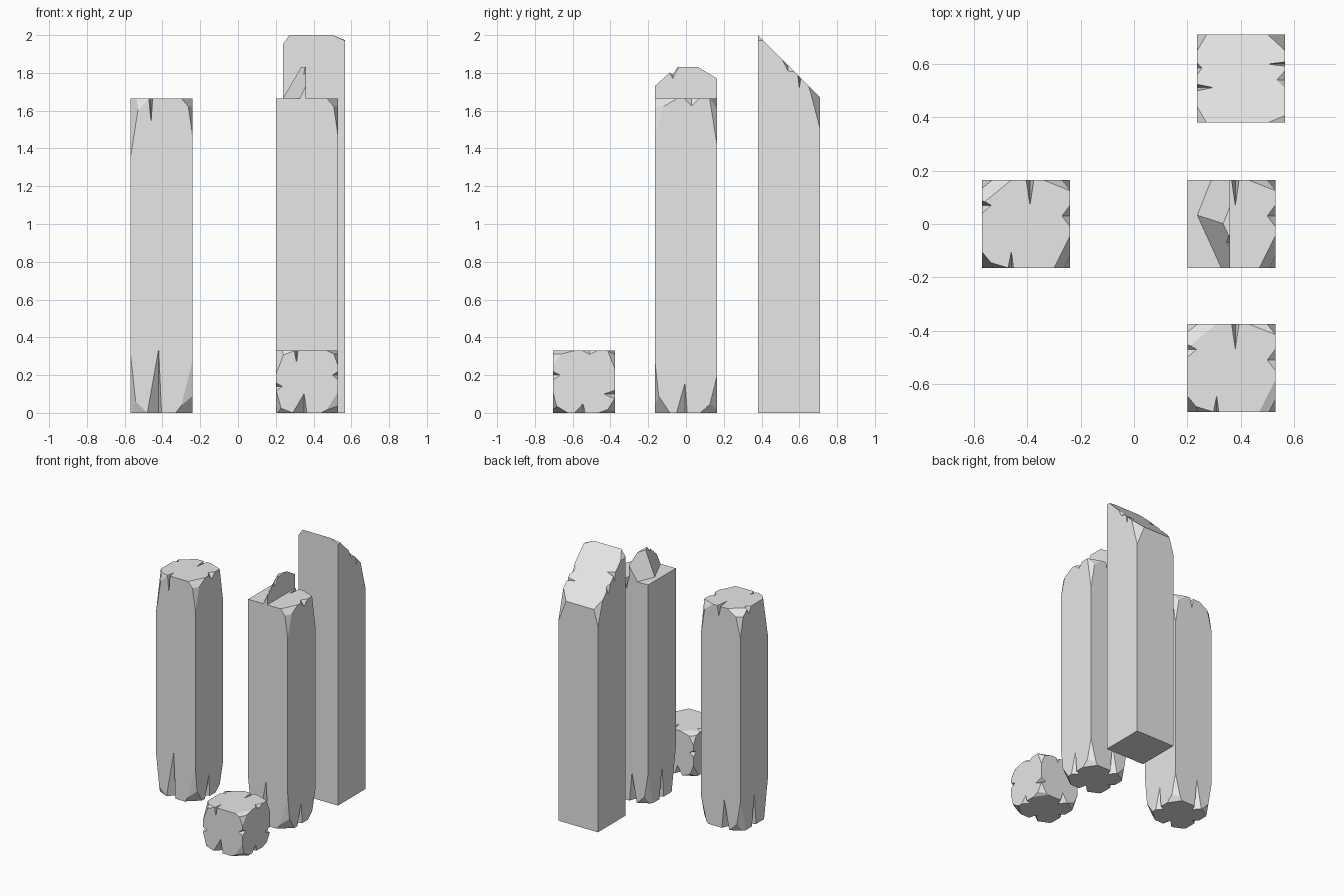
import bpy
import bmesh
from mathutils import Vector, Matrix

old = bpy.data.objects.get("Cube")
if old:
    bpy.data.objects.remove(old, do_unlink=True)

stone = bpy.data.materials.new("pale grey stone")
stone.use_nodes = True
GREY = (0.8, 0.8, 0.8, 1)
stone.diffuse_color = GREY
stone.node_tree.nodes["Principled BSDF"].inputs["Base Color"].default_value = GREY

H = 0.165  # half the width of every stone
X, Y, Z = Vector((1, 0, 0)), Vector((0, 1, 0)), Vector((0, 0, 1))
SIGNS = [(-1, -1), (1, -1), (1, 1), (-1, 1)]  # corners, from front at -x round to back at -x


def block(x0, x1, height):
    bm = bmesh.new()
    bmesh.ops.create_cube(bm, size=1)
    for v in bm.verts:
        v.co = ((x0 + x1) / 2 + v.co.x * (x1 - x0), v.co.y * 2 * H, (v.co.z + 0.5) * height)
    return bm


def slice_off(bm, p, q, r, keep):
    """Cut along the plane through p, q and r, keeping the side holding 'keep'."""
    normal = (q - p).cross(r - p).normalized()
    if normal.dot(keep - p) > 0:
        normal = -normal
    cut = bmesh.ops.bisect_plane(bm, geom=bm.verts[:] + bm.edges[:] + bm.faces[:], dist=1e-5,
                                 plane_co=p, plane_no=normal, clear_outer=True)
    edges = [e for e in cut["geom_cut"] if isinstance(e, bmesh.types.BMEdge) and e.is_boundary]
    if edges:
        bmesh.ops.holes_fill(bm, edges=edges, sides=0)


def chip(bm, corner, a, b, c):
    """Knock off a corner by lengths a, b, c along x, y, z."""
    mid = Vector((0, 0, corner.z * 0.5 + 0.05))
    into = mid - corner
    steps = [ax * (n if into.dot(ax) > 0 else -n) for ax, n in ((X, a), (Y, b), (Z, c))]
    slice_off(bm, *[corner + s for s in steps], mid)


def crack(p, low, high, u, v):
    """Wedge at edge point p: from low to high along the edge, u and v deep on its two faces."""
    mid = p + (u + v) / 2
    return [mid + (q - mid) * 1.6 for q in (p + low, p + high, p + u, p + v)]


def side_crack(side, z, offset, w0, w1, depth, run):
    """Crack on the rim of side 0 front, 1 right, 2 back or 3 left; run is signed along z."""
    rot = Matrix.Rotation(side * 1.5707963, 3, 'Z')
    return crack(rot @ Vector((offset, -H, z)), rot @ (X * -w0), rot @ (X * w1),
                 rot @ (Y * depth), Z * run)


def finish(name, bm, cracks, location):
    def make(label, source):
        mesh = bpy.data.meshes.new(label)
        source.normal_update()
        source.to_mesh(mesh)
        source.free()
        ob = bpy.data.objects.new(label, mesh)
        bpy.context.collection.objects.link(ob)
        ob.location = location
        return ob

    bmesh.ops.recalc_face_normals(bm, faces=bm.faces[:])
    ob = make(name, bm)
    for pts in cracks:
        wedge = bmesh.new()
        bmesh.ops.convex_hull(wedge, input=[wedge.verts.new(p) for p in pts])
        bmesh.ops.recalc_face_normals(wedge, faces=wedge.faces[:])
        cutter = make("crack_cutter", wedge)
        cutter.hide_render = True
        mod = ob.modifiers.new("crack", 'BOOLEAN')
        mod.operation, mod.solver, mod.object = 'DIFFERENCE', 'EXACT', cutter
    bpy.context.view_layer.update()
    graph = bpy.context.evaluated_depsgraph_get()
    ob.data = bpy.data.meshes.new_from_object(ob.evaluated_get(graph))
    for mod in list(ob.modifiers):
        cutter = mod.object
        ob.modifiers.remove(mod)
        bpy.data.objects.remove(cutter, do_unlink=True)
    ob.data.materials.clear()
    ob.data.materials.append(stone)
    for f in ob.data.polygons:
        f.use_smooth = False
    return ob


# Wear shared by the pillars and the cube: chips per corner, cracks per side
TOP_CHIPS = [(.05, .06, .32), (.03, .06, .20), (.04, .04, .25), (.05, .04, .20)]
TOP_BEVELS = [(.10, .03, .10), (.06, .12, .07), (.10, .04, .08), (.11, .09, .07)]
LOW_CHIPS = [(.035, .05, .32), (.07, .03, .28), (.05, .05, .20), (.04, .06, .24)]
LOW_BEVELS = [(.09, .04, .09), (.09, .08, .12), (.06, .09, .08), (.09, .05, .09)]
TOP_CRACKS = [(0, -.055, .012, .008, .06, .13), (1, .03, .04, .04, .03, .04),
              (2, -.015, .014, .014, .095, .08), (3, -.07, .02, .03, .035, .05)]
LOW_CRACKS = [(0, -.015, .06, .015, .06, .34), (1, -.005, .045, .012, .04, .16),
              (2, .03, .02, .04, .05, .22), (3, .0, .03, .02, .04, .24)]


def wear(bm, z, chips, bevels, corners, scale=1):
    for i in corners:
        sx, sy = SIGNS[i]
        for a, b, c in (chips[i], bevels[i]):
            chip(bm, Vector((sx * H, sy * H, z)), a, b, c * scale)


def rim(z, cracks, sides, scale=1):
    way = -1 if z > 0 else 1
    return [side_crack(s, z, o, w0, w1, d, way * run * scale)
            for s, o, w0, w1, d, run in cracks if s in sides]


# Worn pillars: one whole, one carrying a half-width step
TALL = 1.665
ALL = range(4)
for name, x, corners, sides in (("worn_pillar", -.405, ALL, ALL), ("stepped_pillar", .365, (1, 2), (1, 2))):
    bm = block(-H, H, TALL)
    wear(bm, TALL, TOP_CHIPS, TOP_BEVELS, corners)
    wear(bm, 0, LOW_CHIPS, LOW_BEVELS, ALL)
    finish(name, bm, rim(TALL, TOP_CRACKS, sides) + rim(0, LOW_CRACKS, ALL), (x, 0, 0))

# Step on the pillar, broken along its +x rim
bm = block(-H, -.005, H)
for y, a, b, c in ((-H, .05, .11, .10), (-H, .10, .03, .04), (H, .04, .10, .06), (H, .09, .03, .05)):
    chip(bm, Vector((-.005, y, H)), a, b, c)
cracks = [crack(Vector((-.045, -H, H)), X * -.03, X * .008, Y * .05, Z * -.06),
          crack(Vector((-.11, H, H)), X * -.008, X * .012, Y * -.06, Z * -.04),
          crack(Vector((-.005, -.07, H)), Y * -.03, Y * .03, X * -.035, Z * -.06)]
finish("pillar_step", bm, cracks, (.365, 0, TALL))

# Fallen cube, worn on every edge
bm = block(-H, H, 2 * H)
wear(bm, 2 * H, TOP_CHIPS, TOP_BEVELS, ALL, .4)
wear(bm, 0, LOW_CHIPS, LOW_BEVELS, ALL, .4)
cracks = rim(2 * H, TOP_CRACKS, ALL, .5) + rim(0, LOW_CRACKS, ALL, .3)
for (sx, sy), z, a, b in zip(SIGNS, (.14, .20, .10, .19), (.035, .03, .04, .03), (.03, .04, .06, .03)):
    cracks.append(crack(Vector((sx * H, sy * H, z)), Z * -.025, Z * .02, X * -sx * a, Y * -sy * b))
finish("fallen_cube", bm, cracks, (.365, -.54, 0))

# Slanted pillar: sheared top falling to the back, clean below
bm = block(-H, H, 2)
low = Vector((0, 0, 1))


def on_slant(x, y):
    return Vector((x, y, 2 - (y + H)))


slice_off(bm, on_slant(-H, -H), on_slant(H, -H), on_slant(0, H), low)
for sx, sy, a, b, drop in ((1, 1, .065, .06, .165), (1, -1, .065, .027, .03),
                           (-1, -1, .035, .06, .05), (-1, 1, .035, .06, .12)):
    corner = on_slant(sx * H, sy * H)
    slice_off(bm, on_slant(sx * (H - a), sy * H), on_slant(sx * H, sy * (H - b)), corner - Z * drop, low)
cracks = []
slope = Vector((0, 1, -1))
for sx, y, w0, w1, depth, drop in ((1, .055, .008, .008, .065, .06), (1, -.005, .03, .035, .032, .03),
                                   (-1, -.033, .012, .012, .06, .07), (-1, .04, .025, .02, .018, .05)):
    cracks.append(crack(on_slant(sx * H, y), slope * -w0, slope * w1, X * -sx * depth, Z * -drop))
finish("slanted_pillar", bm, cracks, (.402, .545, 0))
